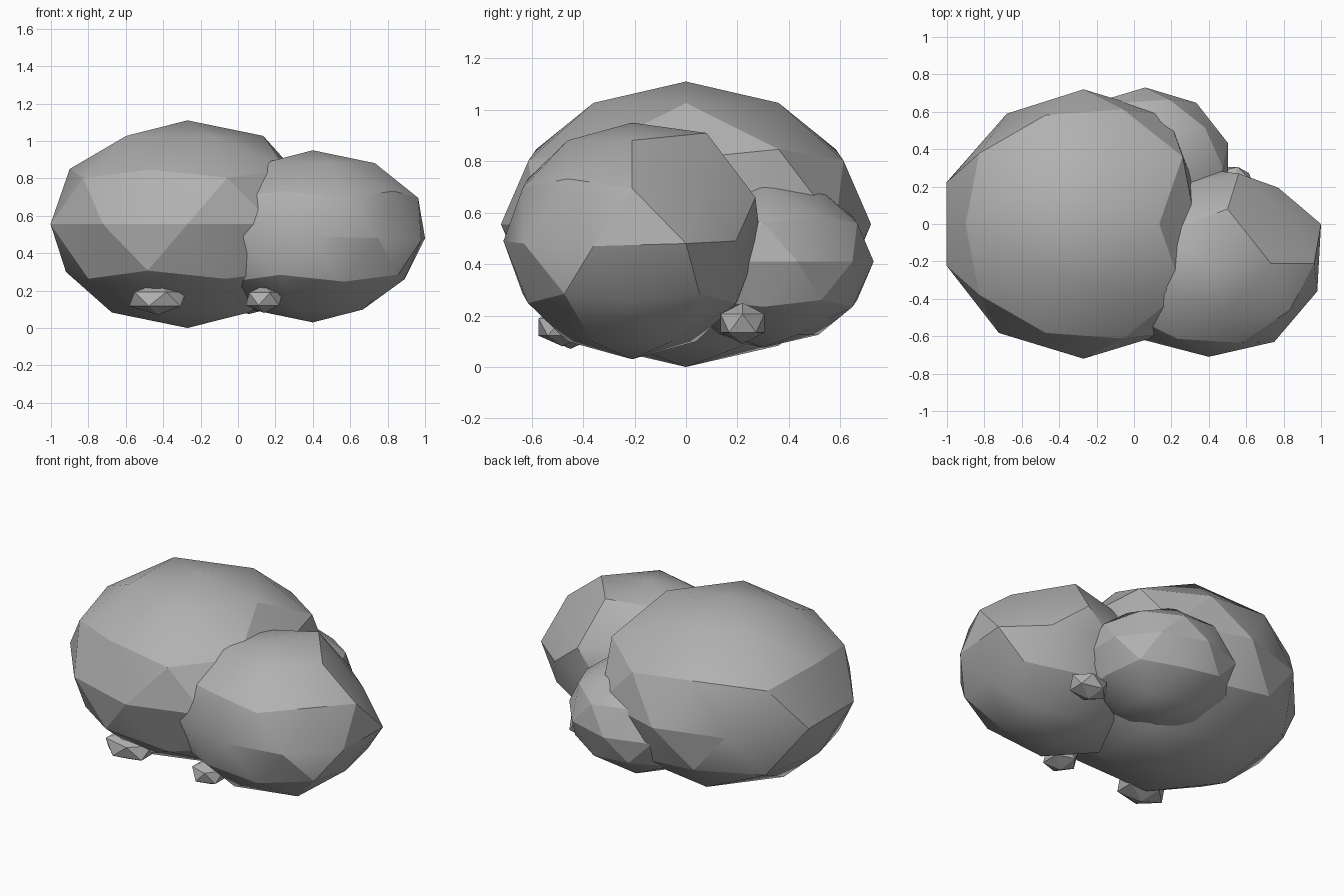
import bpy, bmesh, math
from mathutils import Vector

cube = bpy.data.objects.get("Cube")
if cube:
    bpy.data.objects.remove(cube, do_unlink=True)

# One plain stone colour
stone = bpy.data.materials.new("stone_grey")
stone.use_nodes = True
grey = (0.44, 0.44, 0.44, 1)
stone.diffuse_color = grey
bsdf = stone.node_tree.nodes["Principled BSDF"]
bsdf.inputs["Base Color"].default_value = grey
bsdf.inputs["Roughness"].default_value = 0.9


def rock(name, centre, radii, detail=2, corners=()):
    """Faceted ellipsoid stone; each chipped corner pulls its nearest vertex."""
    bm = bmesh.new()
    bmesh.ops.create_icosphere(bm, subdivisions=detail, radius=1)
    bmesh.ops.scale(bm, vec=radii, verts=bm.verts)
    for corner in corners:
        target = Vector(corner) - Vector(centre)
        nearest = min(bm.verts, key=lambda v: (v.co - target).length)
        nearest.co = target
    mesh = bpy.data.meshes.new(name)
    bm.to_mesh(mesh)
    bm.free()
    mesh.materials.append(stone)
    mesh.shade_smooth()
    mesh.set_sharp_from_angle(angle=math.radians(22))
    obj = bpy.data.objects.new(name, mesh)
    obj.location = centre
    bpy.context.collection.objects.link(obj)


# Three overlapping boulders
rock("large_boulder", (-0.27, 0, 0.555), (0.77, 0.72, 0.555), corners=[
    (0.33, 0.0, 0.81), (0.32, 0.22, 0.56), (0.32, -0.22, 0.56),
    (-0.90, 0.0, 0.85), (-0.92, 0.0, 0.30), (-0.68, 0.59, 0.55)])
rock("front_left_boulder", (0.40, -0.21, 0.49), (0.63, 0.50, 0.46), corners=[
    (1.0, 0.0, 0.48), (0.98, -0.36, 0.47), (0.75, -0.63, 0.48),
    (0.50, 0.08, 0.91), (0.56, 0.27, 0.66), (0.82, 0.06, 0.66),
    (0.89, -0.21, 0.26)])
rock("back_boulder", (0.06, 0.30, 0.41), (0.465, 0.43, 0.335))

# Small stones tucked at the base
rock("front_right_pebble", (-0.43, -0.45, 0.155), (0.17, 0.12, 0.085), 1)
rock("front_pebble", (0.14, -0.48, 0.155), (0.11, 0.11, 0.075), 1)
rock("left_pebble", (0.52, 0.22, 0.17), (0.13, 0.10, 0.08), 1)
